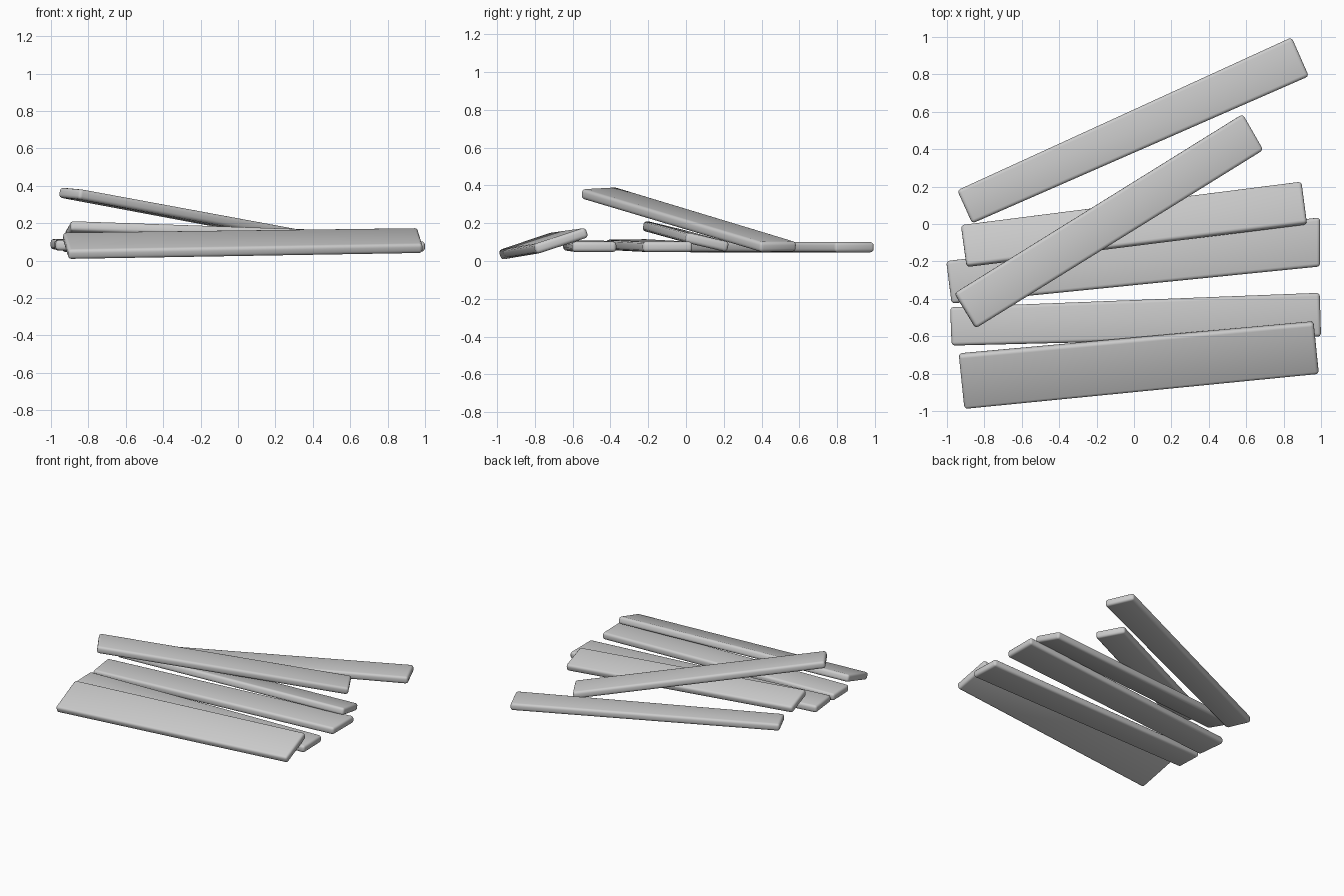
import bpy, bmesh
from mathutils import Vector

if "Cube" in bpy.data.objects:
    bpy.data.objects.remove(bpy.data.objects["Cube"])


def plank(name, corners, thick=0.055, bevel=0.018):
    """Board around a mid-plane quad: back-left, front-left, front-right, back-right."""
    c = [Vector(p) for p in corners]
    n = (c[2] - c[0]).cross(c[3] - c[1]).normalized()
    if n.z < 0:
        n = -n
    bm = bmesh.new()
    low = [bm.verts.new(p - n * thick / 2) for p in c]
    top = [bm.verts.new(p + n * thick / 2) for p in c]
    bm.faces.new(low[::-1])
    bm.faces.new(top)
    for i in range(4):
        j = (i + 1) % 4
        bm.faces.new((low[i], low[j], top[j], top[i]))
    bmesh.ops.recalc_face_normals(bm, faces=bm.faces)
    # worn, rounded edges
    bmesh.ops.bevel(bm, geom=bm.edges[:], offset=bevel, segments=3,
                    profile=0.5, affect='EDGES', clamp_overlap=True)
    me = bpy.data.meshes.new(name)
    bm.to_mesh(me)
    bm.free()
    ob = bpy.data.objects.new(name, me)
    bpy.context.collection.objects.link(ob)
    bpy.ops.object.select_all(action='DESELECT')
    ob.select_set(True)
    bpy.context.view_layer.objects.active = ob
    bpy.ops.object.shade_smooth_by_angle(angle=0.6)


# flat board at the back
plank("back_plank", [(-0.945, 0.18, 0.073), (-0.865, 0.003, 0.073),
                     (0.935, 0.79, 0.073), (0.843, 0.998, 0.073)])
# raised board lying across the others
plank("crossing_plank", [(-0.96, -0.37, 0.365), (-0.846, -0.557, 0.355),
                         (0.69, 0.395, 0.072), (0.58, 0.587, 0.075)])
# tilted board propped on its neighbour
plank("leaning_plank", [(-0.925, -0.008, 0.135), (-0.895, -0.228, 0.188),
                        (0.925, 0.0, 0.125), (0.895, 0.224, 0.073)])
# flat boards in the middle
plank("middle_plank", [(-1.004, -0.198, 0.088), (-0.975, -0.425, 0.085),
                       (0.995, -0.227, 0.075), (0.995, 0.035, 0.075)])
plank("inner_front_plank", [(-0.983, -0.445, 0.082), (-0.975, -0.65, 0.082),
                            (1.0, -0.602, 0.075), (0.993, -0.368, 0.075)])
# front board leaning on the one behind it
plank("front_plank", [(-0.937, -0.695, 0.128), (-0.907, -0.985, 0.03),
                      (0.988, -0.798, 0.062), (0.96, -0.523, 0.152)])
